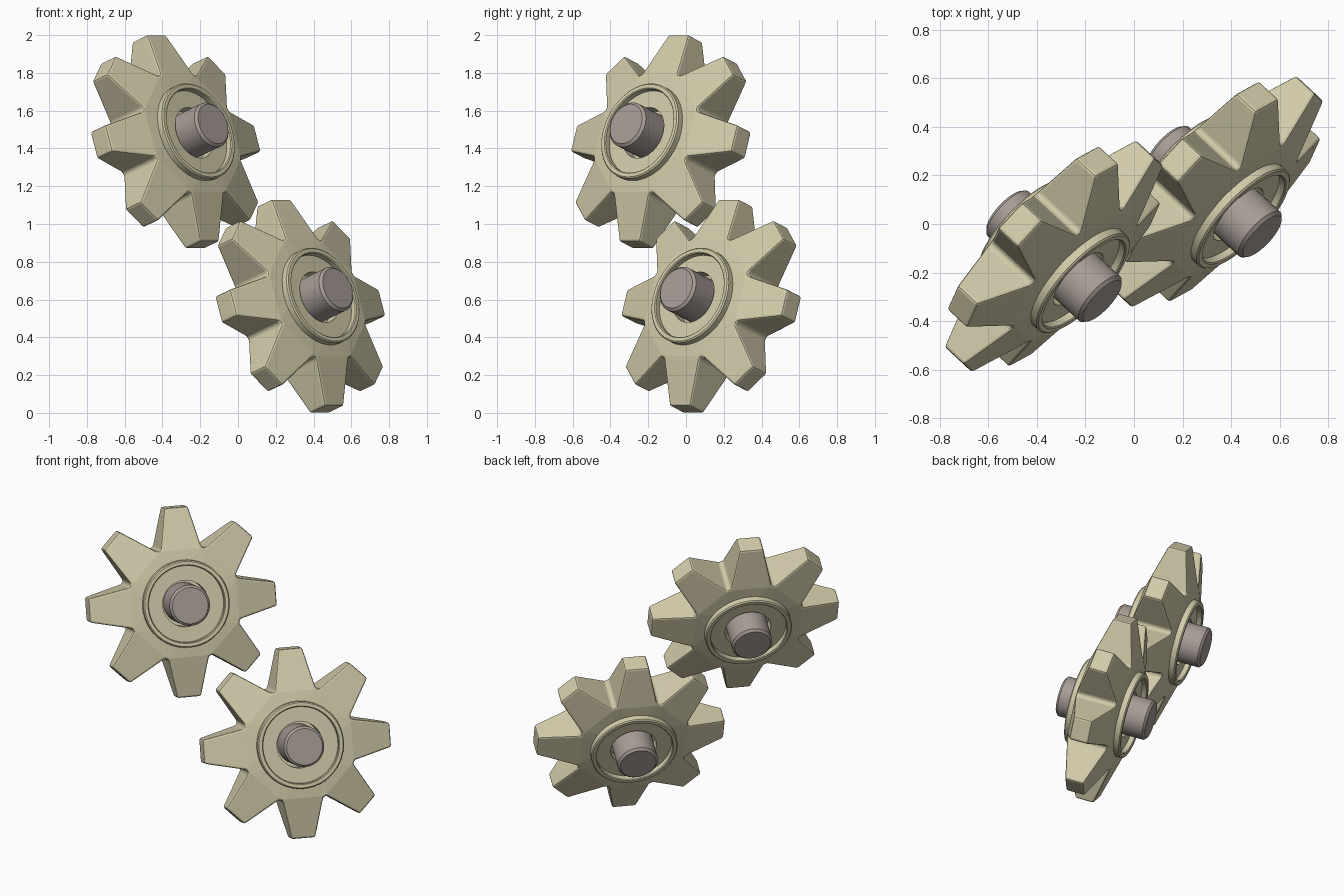
import bpy, bmesh, math
from mathutils import Vector, Matrix

if "Cube" in bpy.data.objects:
    bpy.data.objects.remove(bpy.data.objects["Cube"])

def material(name, col):
    m = bpy.data.materials.new(name)
    m.diffuse_color = (*col, 1)
    m.use_nodes = True
    m.node_tree.nodes["Principled BSDF"].inputs["Base Color"].default_value = m.diffuse_color
    return m

TAN = material("pale_tan", (0.645, 0.597, 0.40))
GREY = material("warm_grey", (0.39, 0.335, 0.305))

TEETH = 8
TIP_R, TIP_W, TIP_H = 0.58, 0.073, 0.058      # tooth tip: radius, half width, half thickness
ROOT_R, ROOT_W, ROOT_H = 0.335, 0.126, 0.13   # tooth root
HUB_R, HUB_H = 0.25, 0.142

def finish(bm, name, mat, smooth):
    bmesh.ops.recalc_face_normals(bm, faces=bm.faces)
    me = bpy.data.meshes.new(name)
    bm.to_mesh(me)
    bm.free()
    me.materials.append(mat)
    if smooth:
        me.polygons.foreach_set("use_smooth", [True] * len(me.polygons))
        me.set_sharp_from_angle(angle=math.radians(35))
    return me

def lathe(profile, name, mat, steps=48):
    """Spin an (r, h) profile about the local z axis."""
    bm = bmesh.new()
    vs = [bm.verts.new((r, 0, h)) for r, h in profile]
    edges = [bm.edges.new(p) for p in zip(vs, vs[1:])]
    bmesh.ops.spin(bm, geom=vs + edges, axis=(0, 0, 1), cent=(0, 0, 0),
                   angle=math.tau, steps=steps)
    bmesh.ops.remove_doubles(bm, verts=bm.verts, dist=1e-5)
    return finish(bm, name, mat, True)

def toothed_wheel():
    """Teeth taper in width and thickness from the hub to the tip."""
    bm = bmesh.new()
    sides = []
    for s in (1, -1):
        hub, root, tip = [], [], []
        for i in range(TEETH):
            rot = Matrix.Rotation(math.tau * i / TEETH, 3, 'Z')
            for k in (-1, 1):
                a = k * math.tau / TEETH / 4
                hub.append(bm.verts.new(rot @ Vector((HUB_R * math.cos(a), HUB_R * math.sin(a), s * HUB_H))))
                root.append(bm.verts.new(rot @ Vector((ROOT_R, k * ROOT_W, s * ROOT_H))))
                tip.append(bm.verts.new(rot @ Vector((TIP_R, k * TIP_W, s * TIP_H))))
        sides.append((hub, root, tip))
        n = 2 * TEETH
        for j in range(n):
            m = (j + 1) % n
            bm.faces.new((hub[j], hub[m], root[m], root[j]))
            if j % 2 == 0:
                bm.faces.new((root[j], root[m], tip[m], tip[j]))
    (_, ra, ta), (_, rb, tb) = sides
    for j in range(0, 2 * TEETH, 2):
        m, v = j + 1, (j + 2) % (2 * TEETH)
        bm.faces.new((ta[j], ta[m], tb[m], tb[j]))      # tip
        bm.faces.new((ra[j], ta[j], tb[j], rb[j]))      # flanks
        bm.faces.new((ra[m], ta[m], tb[m], rb[m]))
        bm.faces.new((ra[m], ra[v], rb[v], rb[m]))      # valley
    return finish(bm, "toothed_wheel", TAN, False)

# Raised rim, recessed floor and shaft hole on one side
rim = [(0.10, 0.08), (0.142, 0.08), (0.142, 0.145), (0.235, 0.145), (0.235, 0.175),
       (0.240, 0.180), (0.260, 0.180), (0.267, 0.173), (0.267, 0.11)]
shaft = [(0, -0.287), (0.111, -0.287), (0.125, -0.273), (0.125, 0.273), (0.111, 0.287), (0, 0.287)]

wheel_mesh = toothed_wheel()
rim_front = lathe(rim, "front_rim", TAN)
rim_back = lathe([(r, -h) for r, h in rim], "back_rim", TAN)
# open profile: make the normals face outward along the axle
for me, s in ((rim_front, 1), (rim_back, -1)):
    top = max(me.polygons, key=lambda p: abs(p.center.z))
    if top.normal.z * s < 0:
        me.flip_normals()
shaft_mesh = lathe(shaft, "shaft", GREY, 32)

# Shared tilt: axle faces front right and slightly up, one tooth points upward
n = Vector((0.69, -0.64, 0.33)).normalized()
t = (Vector((0, 0, 1)) - n * n.z).normalized()
w = n.cross(t)
tilt = Matrix((t, w, n)).transposed().to_4x4()

for label, centre in (("upper", (-0.33, -0.133, 1.435)), ("lower", (0.33, 0.133, 0.565))):
    for part, me in (("wheel", wheel_mesh), ("front_rim", rim_front),
                     ("back_rim", rim_back), ("shaft", shaft_mesh)):
        ob = bpy.data.objects.new(f"{label}_{part}", me)
        bpy.context.collection.objects.link(ob)
        ob.matrix_world = Matrix.Translation(centre) @ tilt
        if part == "wheel":
            b = ob.modifiers.new("bevel", 'BEVEL')
            b.width, b.segments = 0.011, 2
            b.limit_method, b.angle_limit = 'ANGLE', math.radians(30)
